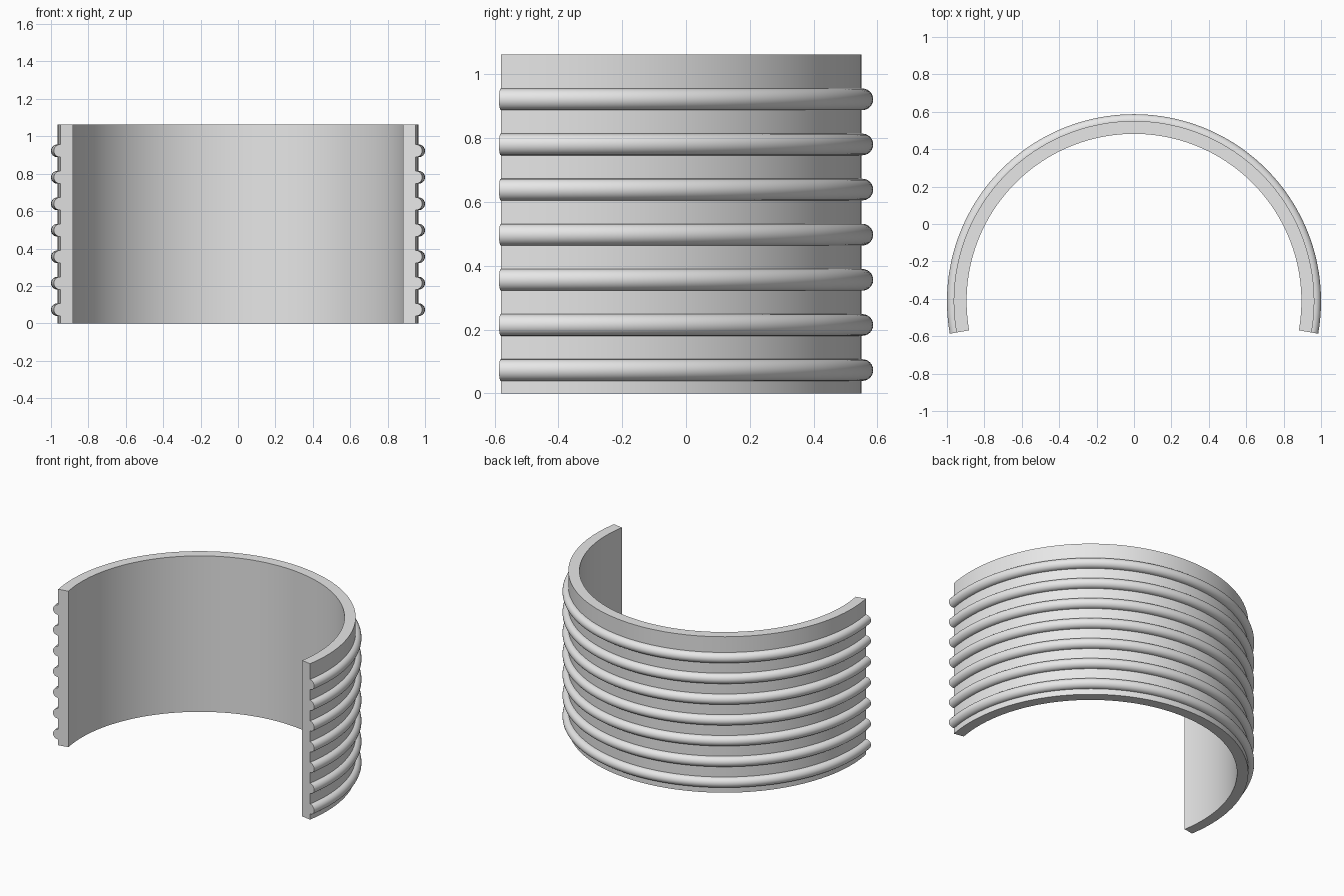
import bpy, bmesh
from math import sin, cos, pi, radians

cube = bpy.data.objects.get("Cube")
if cube:
    bpy.data.objects.remove(cube, do_unlink=True)

HEIGHT, CENTRE_Y = 1.063, -0.413
INNER, OUTER, RIB_CENTRE, RIB_R = 0.895, 0.964, 0.966, 0.034
RIBS, FIRST_RIB, PITCH = 7, 0.073, 0.1415
STEPS, ARC_STEPS = 96, 12
START, END = radians(-10), radians(190)

grey = bpy.data.materials.new("light grey")
grey.use_nodes = True
colour = (0.8, 0.8, 0.8, 1)
grey.diffuse_color = colour
grey.node_tree.nodes["Principled BSDF"].inputs["Base Color"].default_value = colour

# Wall cross-section with rounded ribs on its outer side, as (radius, height)
profile = [(INNER, 0), (OUTER, 0)]
for i in range(RIBS):
    z = FIRST_RIB + i * PITCH
    profile.append((OUTER, z - RIB_R))
    for k in range(ARC_STEPS + 1):
        a = -pi / 2 + pi * k / ARC_STEPS
        profile.append((RIB_CENTRE + RIB_R * cos(a), z + RIB_R * sin(a)))
    profile.append((OUTER, z + RIB_R))
profile += [(OUTER, HEIGHT), (INNER, HEIGHT)]

# Sweep the cross-section round the open arc and cap both ends
bm = bmesh.new()
rings = []
for s in range(STEPS + 1):
    a = START + (END - START) * s / STEPS
    rings.append([bm.verts.new((r * cos(a), CENTRE_Y + r * sin(a), z)) for r, z in profile])
n = len(profile)
for r0, r1 in zip(rings, rings[1:]):
    for j in range(n):
        k = (j + 1) % n
        bm.faces.new((r0[j], r0[k], r1[k], r1[j]))
bm.faces.new(rings[0])
bm.faces.new(rings[-1])
bmesh.ops.recalc_face_normals(bm, faces=bm.faces)

mesh = bpy.data.meshes.new("ribbed_half_sleeve")
bm.to_mesh(mesh)
bm.free()
mesh.materials.append(grey)
sleeve = bpy.data.objects.new("ribbed_half_sleeve", mesh)
bpy.context.collection.objects.link(sleeve)

# Smooth curved surfaces, crisp edges
bpy.ops.object.select_all(action='DESELECT')
sleeve.select_set(True)
bpy.context.view_layer.objects.active = sleeve
bpy.ops.object.shade_smooth_by_angle(angle=radians(30))
